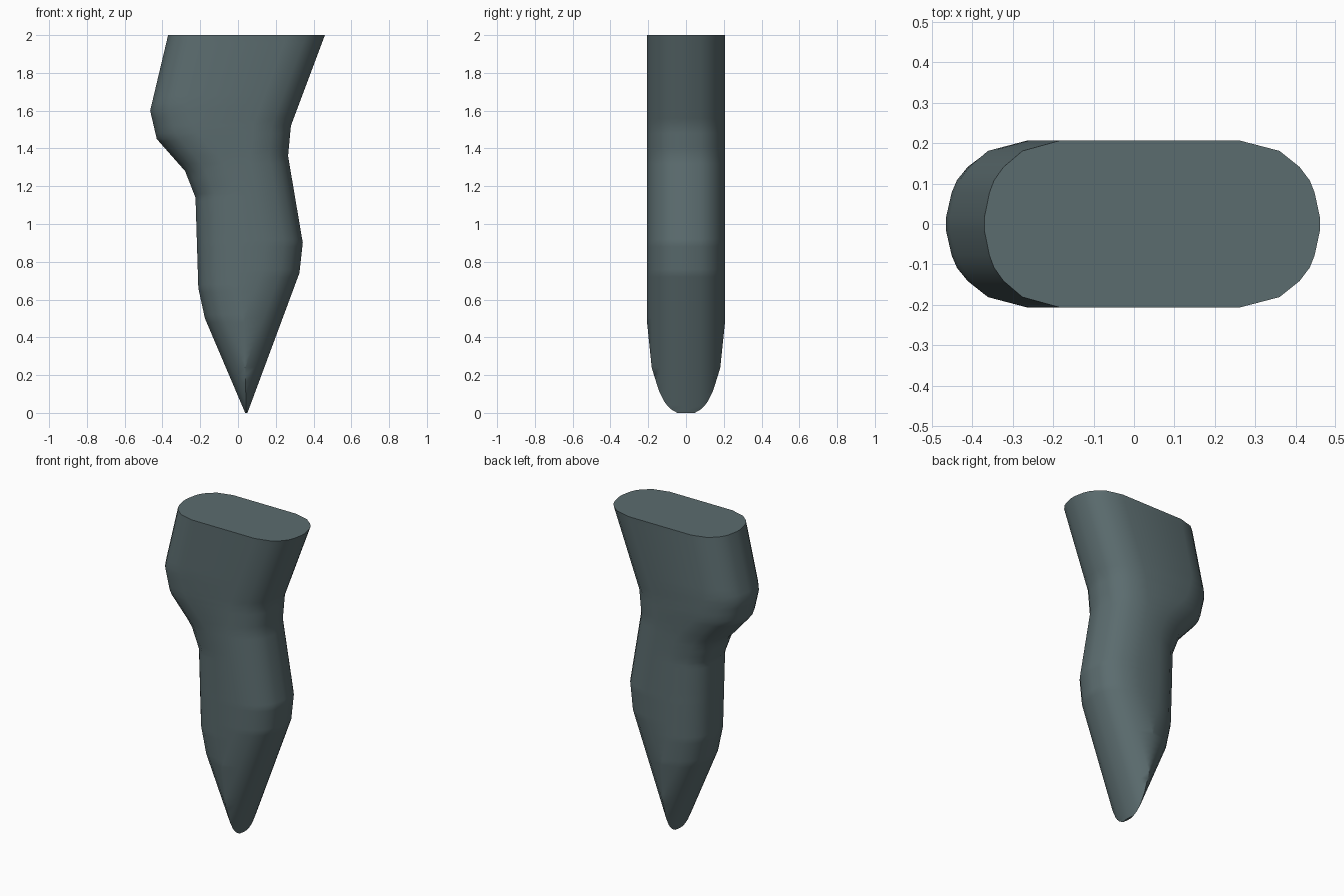
import bpy, bmesh

if "Cube" in bpy.data.objects:
    bpy.data.objects.remove(bpy.data.objects["Cube"])

# Front outline: (z, x) for the left and right edges
LEFT = [(0, .038), (.5, -.175), (.66, -.21), (1.14, -.225), (1.28, -.28),
        (1.45, -.43), (1.6, -.465), (2, -.37)]
RIGHT = [(0, .05), (.74, .325), (.9, .343), (1.36, .265), (1.52, .28), (2, .46)]
# Rounded edge section: (inset from the outline, half depth)
ROUND = [(0, .018), (.013, .078), (.025, .108), (.05, .141), (.1, .181), (.2, .207)]


def interp(table, t):
    t = max(table[0][0], min(table[-1][0], t))
    for (a, u), (b, v) in zip(table, table[1:]):
        if t <= b:
            return u + (v - u) * (t - a) / (b - a)
    return table[-1][1]


def section(z):
    # Closed ring; the rounded edges meet in a blade towards the tip
    lean = .25 if z > .9 else 0
    half = (interp(RIGHT, z) - interp(LEFT, z)) / 2
    pts = []
    for i, _ in ROUND:
        i = min(i, half)
        pts.append((interp(LEFT, z - lean * i) + i, interp(RIGHT, z) - i, interp(ROUND, i)))
    ring = [(l, -y) for l, r, y in pts] + [(r, -y) for l, r, y in reversed(pts)]
    ring += [(r, y) for l, r, y in pts] + [(l, y) for l, r, y in reversed(pts)]
    return ring


levels = {round(k * .04, 3) for k in range(51)}
levels |= {z for z, _ in LEFT + RIGHT} | {.01, .02, .06, .1}
bm = bmesh.new()
rings = [[bm.verts.new((x, y, z)) for x, y in section(z)] for z in sorted(levels)]
n = len(rings[0])
for lo, hi in zip(rings, rings[1:]):
    for k in range(n):
        j = (k + 1) % n
        bm.faces.new((lo[k], lo[j], hi[j], hi[k]))
bm.faces.new(rings[-1])
bm.faces.new(rings[0][::-1])
bmesh.ops.remove_doubles(bm, verts=bm.verts, dist=.0005)
bmesh.ops.recalc_face_normals(bm, faces=bm.faces)

# Tapered stake with flat top
mesh = bpy.data.meshes.new("tapered_spike")
bm.to_mesh(mesh)
bm.free()
spike = bpy.data.objects.new("tapered_spike", mesh)
bpy.context.collection.objects.link(spike)
mat = bpy.data.materials.new("slate grey")
mat.diffuse_color = (.105, .15, .158, 1)
mat.use_nodes = True
mat.node_tree.nodes["Principled BSDF"].inputs["Base Color"].default_value = mat.diffuse_color
mesh.materials.append(mat)
bpy.context.view_layer.objects.active = spike
spike.select_set(True)
bpy.ops.object.shade_smooth_by_angle(angle=.6)
